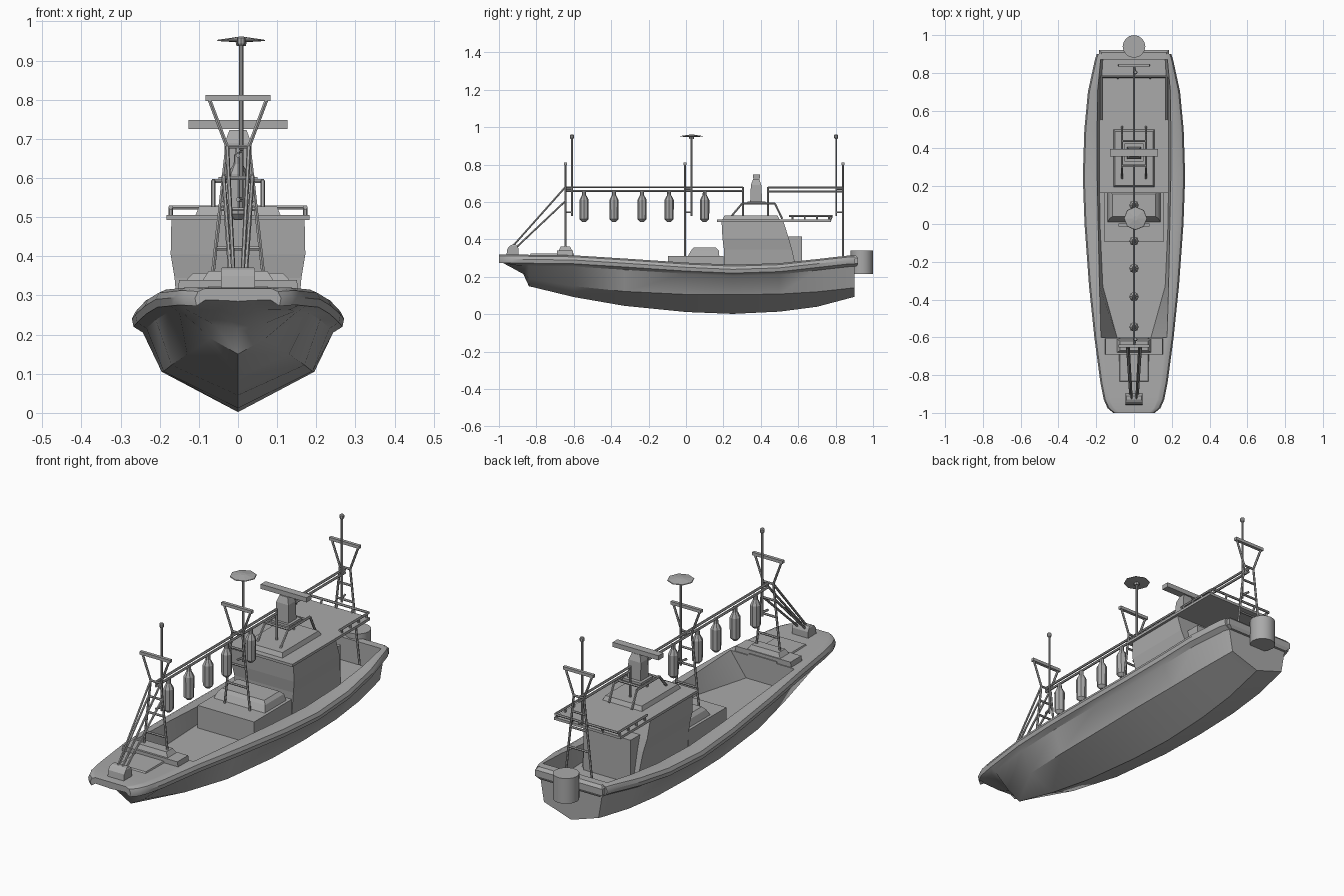
import bpy, bmesh, math
from mathutils import Vector

grey = bpy.data.materials.new("plain_grey")
grey.diffuse_color = (0.4, 0.4, 0.4, 1)


def finish(name, bm, smooth=False):
    bmesh.ops.remove_doubles(bm, verts=bm.verts, dist=1e-5)
    bmesh.ops.recalc_face_normals(bm, faces=bm.faces)
    me = bpy.data.meshes.new(name)
    bm.to_mesh(me)
    bm.free()
    me.materials.append(grey)
    ob = bpy.data.objects.new(name, me)
    bpy.context.collection.objects.link(ob)
    if smooth:
        bpy.ops.object.select_all(action='DESELECT')
        ob.select_set(True)
        bpy.context.view_layer.objects.active = ob
        bpy.ops.object.shade_smooth_by_angle(angle=math.radians(35))
    return ob


def add_loft(bm, rings, caps=True):
    vs = [[bm.verts.new(p) for p in r] for r in rings]
    n = len(vs[0])
    for a, b in zip(vs, vs[1:]):
        for i in range(n):
            j = (i + 1) % n
            bm.faces.new((a[i], a[j], b[j], b[i]))
    if caps:
        bm.faces.new(vs[0])
        bm.faces.new(vs[-1])


def layers(name, rows):
    """Stack of rectangles: (z, half width, front y, back y)."""
    bm = bmesh.new()
    add_loft(bm, [[(-w, a, z), (w, a, z), (w, b, z), (-w, b, z)] for z, w, a, b in rows])
    return finish(name, bm)


def turned(name, x, y, rows, n=8, smooth=False):
    """Upright lathed part: (z, radius)."""
    bm = bmesh.new()
    add_loft(bm, [[(x + r * math.cos(2 * math.pi * i / n), y + r * math.sin(2 * math.pi * i / n), z)
                   for i in range(n)] for z, r in rows])
    return finish(name, bm, smooth)


def bars(name, segs, r=0.005, n=6):
    """Thin round bars between pairs of points."""
    bm = bmesh.new()
    for a, b in segs:
        a, b = Vector(a), Vector(b)
        q = (b - a).to_track_quat('Z', 'Y')
        add_loft(bm, [[p + q @ Vector((r * math.cos(2 * math.pi * i / n),
                                       r * math.sin(2 * math.pi * i / n), 0))
                       for i in range(n)] for p in (a, b)])
    return finish(name, bm)


# Hull: keel z, chine half width, chine z, gunwale half width, sheer z, well half width, floor half width
stations = [
    (-1.00, .285, .03, .287, .11, .318, 0, 0),
    (-.975, .272, .04, .276, .14, .320, 0, 0),
    (-.93, .248, .05, .262, .16, .320, 0, 0),
    (-.87, .215, .06, .225, .172, .319, 0, 0),
    (-.84, .150, .07, .190, .178, .318, 0, 0),
    (-.60, .092, .13, .150, .210, .315, 0, 0),
    (-.60, .092, .13, .150, .210, .315, .175, .09),
    (-.33, .045, .17, .122, .238, .298, .183, .165),
    (0.0, .012, .190, .106, .262, .276, .190, .180),
    (.25, .002, .195, .105, .271, .265, .195, .183),
    (.50, .014, .190, .108, .263, .273, .195, .180),
    (.70, .040, .178, .120, .244, .295, .193, .175),
    (.87, .085, .155, .138, .207, .314, .185, .165),
    (.87, .085, .155, .138, .207, .314, 0, 0),
    (.90, .093, .150, .142, .197, .314, 0, 0),
]
FLOOR = 0.2
rings = []
for y, zk, wc, zc, wo, zs, wi, wf in stations:
    half = [(wc, zc), (wo - .028, max(zc + .002, zs - .06)), (wo - .004, zs - .045), (wo, zs - .025),
            (wo - .008, zs - .008), (wo - .026, zs)]
    if wi:
        half += [(min(wi, wo - .03), zs), (wf, FLOOR)]
        mid = FLOOR
    else:
        half += [((wo - .03) * .95, zs), (wo * .45, zs)]
        mid = zs
    ring = [(0, y, zk)] + [(x, y, z) for x, z in half] + [(0, y, mid)]
    ring += [(-x, y, z) for x, z in reversed(half)]
    rings.append(ring)
bm = bmesh.new()
add_loft(bm, rings)
finish("hull", bm, True)
layers("stern_lip", [(.255, .165, .89, .912), (.27, .185, .89, .92),
                     (.3, .185, .89, .92), (.314, .172, .89, .908)])

# Foredeck fittings
layers("foredeck_hatch", [(.312, .08, -.84, -.6), (.324, .075, -.83, -.6)])
layers("mast_step", [(.31, .155, -.69, -.605), (.34, .15, -.69, -.605)])
layers("mast_step_top", [(.34, .09, -.68, -.61), (.362, .075, -.67, -.62)])
layers("bow_roller", [(.315, .044, -.96, -.895), (.35, .044, -.955, -.895),
                      (.366, .044, -.942, -.902), (.372, .04, -.93, -.91)])

# Engine box and hatch ahead of the cabin
layers("engine_box", [(FLOOR, .155, -.095, .2), (.312, .155, -.095, .2)])
layers("engine_hatch", [(.312, .14, .01, .178), (.342, .13, .028, .175), (.357, .115, .04, .16)])

# Cabin and roof
layers("cabin", [(FLOOR, .15, .205, .6), (.345, .162, .203, .567),
                 (.405, .172, .195, .55), (.5, .17, .19, .52)])
layers("rear_locker", [(FLOOR, .13, .5, .62), (.415, .13, .5, .62)])
layers("roof", [(.493, .183, .165, .775), (.506, .183, .165, .775)])
layers("roof_hatch", [(.506, .108, .195, .5), (.527, .1, .205, .49)])

# Roof rail around the rear
seg = []
for s in (-1, 1):
    seg.append(((s * .172, .55, .525), (s * .172, .78, .525)))
    for y in (.57, .635, .70, .765):
        seg.append(((s * .172, y, .5), (s * .172, y, .525)))
seg.append(((-.172, .78, .525), (.172, .78, .525)))
for x in (-.085, 0, .085):
    seg.append(((x, .77, .5), (x, .78, .525)))
bars("roof_rail", seg, .006)

# Radar stand, pedestal and scanner
seg = []
for s in (-1, 1):
    x = s * .063
    seg += [((x, .235, .515), (x, .3, .592)), ((x, .3, .592), (x, .475, .592)),
            ((x, .475, .592), (x, .515, .51))]
for y in (.31, .44):
    seg.append(((-.063, y, .592), (.063, y, .592)))
bars("radar_stand", seg, .006)
layers("radar_platform", [(.59, .05, .33, .425), (.602, .05, .33, .425)])
layers("radar_pedestal", [(.6, .036, .343, .407), (.69, .034, .347, .403), (.722, .022, .358, .392)])
layers("radar_scanner", [(.725, .126, .358, .396), (.748, .126, .358, .396)])

# Three masts: splayed legs, rungs, forked head with a crossbar
for name, y, base in (("fore_mast", -.645, .355), ("middle_mast", -.005, .305), ("aft_mast", .84, .22)):
    seg = []

    def leg(z):
        return .065 - (z - .35) * .11

    for s in (-1, 1):
        seg += [((s * leg(base), y, base), (s * .028, y, .68)),
                ((s * .028, y, .68), (s * .073, y, .8))]
    for z in (.42, .52, .6, .68):
        seg.append(((-leg(z), y, z), (leg(z), y, z)))
    bars(name, seg, .0055)
    bm = bmesh.new()
    add_loft(bm, [[(x, y - .008, .797), (x, y + .008, .797), (x, y + .008, .812), (x, y - .008, .812)]
                  for x in (-.083, .083)])
    finish(name + "_crossbar", bm)

# Poles beside the masts, two with lamps and one with a dish
for name, y, my in (("fore", -.61, -.645), ("middle", .03, -.005), ("aft", .803, .84)):
    bars(name + "_pole", [((.008, y, .525), (.008, y, .945)),
                          ((0, my, .545), (.008, y, .545)), ((0, my, .67), (.008, y, .67))], .0055)
    if name == "middle":
        turned("dish", .008, y, [(.937, .012), (.947, .014), (.95, .062), (.953, .06), (.96, .012)])
    else:
        turned(name + "_lamp", .008, y, [(.938, .007), (.944, .011), (.957, .011), (.961, .007)])

# Overhead rails with end posts
seg = []
for z in (.679, .658):
    seg += [((0, -.645, z), (0, .305, z)), ((0, .438, z - .002), (0, .84, z - .002))]
for y in (.305, .438):
    seg.append(((0, y, .525), (0, y, .68)))
bars("overhead_rail", seg, .006)

# Stays from fore mast to bow
seg = []
for s in (-1, 1):
    seg += [((s * .028, -.645, .68), (s * .012, -.93, .36)),
            ((s * .037, -.645, .605), (s * .02, -.91, .355))]
bars("bow_stay", seg, .0055)

# Hanging fishing lamps
for i, y in enumerate((-.545, -.385, -.235, -.09, .1)):
    turned(f"hanging_lamp_{i + 1}", 0, y, [(.494, .01), (.508, .024), (.61, .025), (.63, .015),
                                          (.636, .011), (.66, .01)], 8)

# Stern drum
turned("stern_drum", 0, .94, [(.215, .06), (.34, .06)], 16, True)
